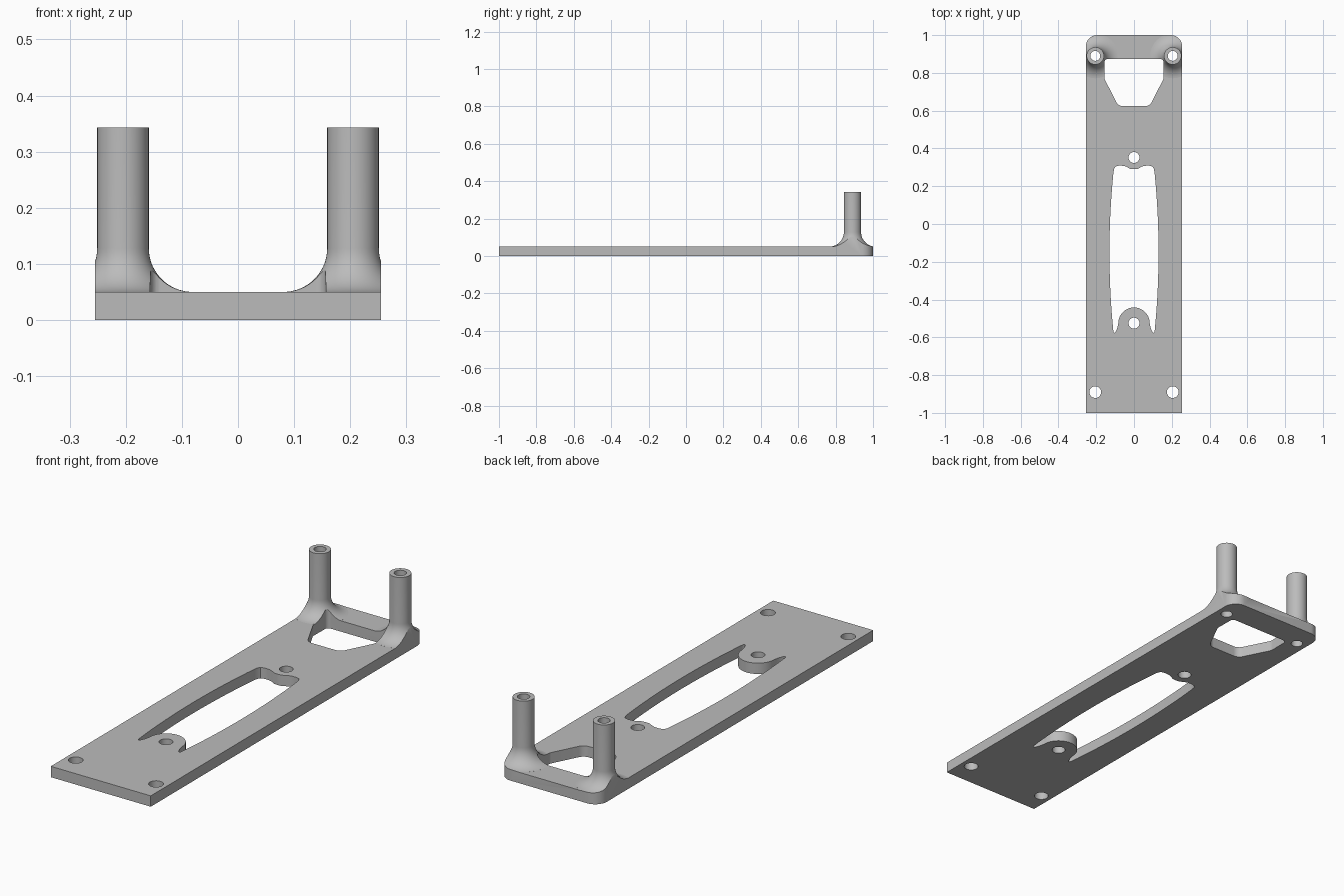
import bpy, bmesh, math
from mathutils import Vector

if "Cube" in bpy.data.objects:
    bpy.data.objects.remove(bpy.data.objects["Cube"])

grey = bpy.data.materials.new("light_grey")
grey.diffuse_color = (0.5, 0.5, 0.5, 1)
grey.use_nodes = True
grey.node_tree.nodes["Principled BSDF"].inputs["Base Color"].default_value = grey.diffuse_color


def make(name, bm):
    bmesh.ops.recalc_face_normals(bm, faces=bm.faces)
    me = bpy.data.meshes.new(name)
    bm.to_mesh(me)
    bm.free()
    me.materials.append(grey)
    ob = bpy.data.objects.new(name, me)
    bpy.context.collection.objects.link(ob)
    return ob


def prism(name, pts, z0, z1):
    bm = bmesh.new()
    lo = [bm.verts.new((x, y, z0)) for x, y in pts]
    hi = [bm.verts.new((x, y, z1)) for x, y in pts]
    n = len(pts)
    bm.faces.new(lo[::-1])
    bm.faces.new(hi)
    for i in range(n):
        j = (i + 1) % n
        bm.faces.new((lo[i], lo[j], hi[j], hi[i]))
    return make(name, bm)


def rounded(corners, steps=8):
    """Polygon with filleted corners, each given as (x, y, radius)."""
    out = []
    n = len(corners)
    for i, (x, y, r) in enumerate(corners):
        p = Vector((x, y))
        if r == 0:
            out.append((x, y))
            continue
        u = (Vector(corners[i - 1][:2]) - p).normalized()
        v = (Vector(corners[(i + 1) % n][:2]) - p).normalized()
        half = u.angle(v) / 2
        c = p + (u + v).normalized() * (r / math.sin(half))
        d = r / math.tan(half)
        a, b = p + u * d - c, p + v * d - c
        for k in range(steps + 1):
            q = a.lerp(b, k / steps).normalized() * r + c
            out.append((q.x, q.y))
    return out


def circle(x, y, r, n=40):
    return [(x + r * math.cos(2 * math.pi * k / n),
             y + r * math.sin(2 * math.pi * k / n)) for k in range(n)]


def lathe(name, profile, cx, cy, n=64):
    """Revolve an (r, z) profile about a vertical axis and cap both ends."""
    bm = bmesh.new()
    rings = [[bm.verts.new((x, y, z)) for x, y in circle(cx, cy, r, n)]
             for r, z in profile]
    for a, b in zip(rings, rings[1:]):
        for i in range(n):
            j = (i + 1) % n
            bm.faces.new((a[i], a[j], b[j], b[i]))
    bm.faces.new(rings[0][::-1])
    bm.faces.new(rings[-1])
    return make(name, bm)


def boolean(target, tool, op):
    m = target.modifiers.new("cut", 'BOOLEAN')
    m.operation, m.object, m.solver = op, tool, 'EXACT'
    bpy.context.view_layer.objects.active = target
    bpy.ops.object.modifier_apply(modifier=m.name)
    bpy.data.objects.remove(tool, do_unlink=True)


T, TOP, W = 0.05, 0.343, 0.255          # plate thickness, post top, half width
PX, PY, PR, FR = 0.205, 0.89, 0.046, 0.078

# oversize slab, trimmed to the outline once the flared posts are on it
plate = prism("mounting_plate", [(-.4, -1.2), (.4, -1.2), (.4, 1.2), (-.4, 1.2)], 0, T)

# posts with a concave flare at the foot
flare = []
for k in range(15):
    t = math.radians(4 + 86 * k / 14)
    flare.append((PR + FR * (1 - math.sin(t)), T + FR * (1 - math.cos(t))))
profile = [(flare[0][0], 0.02)] + flare + [(PR, TOP)]
for s in (-1, 1):
    boolean(plate, lathe("post", profile, s * PX, PY), 'UNION')

# outer outline: square front corners, rounded back corners
outline = rounded([(-W, -1, 0), (W, -1, 0), (W, 1, .06), (-W, 1, .06)], 12)
boolean(plate, prism("outline", outline, -.2, .6), 'INTERSECT')

# tapered window between the posts
window = rounded([(.156, .874, .018), (-.156, .874, .018), (-.157, .77, .03),
                  (-.083, .624, .04), (.083, .624, .04), (.157, .77, .03)])
boolean(plate, prism("back_window", window, -.2, .6), 'DIFFERENCE')

# long bowed window with a tongue at the front
half = [(0, .29), (.02, .292), (.04, .303), (.055, .308), (.08, .309),
        (.098, .304), (.106, .29)]
for k in range(25):
    y = .26 - .82 * k / 24
    half.append((.13 - .02 * ((y + .15) / .41) ** 2, y))
half += [(.108, -.571), (.103, -.577), (.097, -.571), (.088, -.55)]
for k in range(17):
    a = math.pi / 2 * k / 16
    half.append((.083 * math.cos(a), -.525 + .083 * math.sin(a)))
slot = half + [(-x, y) for x, y in half[-2:0:-1]]
boolean(plate, prism("long_window", slot, -.2, .6), 'DIFFERENCE')

# screw holes, and bores running up through the posts
holes = [(0, .352, .029), (0, -.525, .029)]
for s in (-1, 1):
    holes += [(s * PX, -.89, .031), (s * PX, PY, .026)]
for x, y, r in holes:
    boolean(plate, prism("hole", circle(x, y, r), -.2, .6), 'DIFFERENCE')

# smooth shading with crisp edges
bpy.ops.object.select_all(action='DESELECT')
plate.select_set(True)
bpy.context.view_layer.objects.active = plate
bpy.ops.object.shade_smooth_by_angle(angle=math.radians(30))
